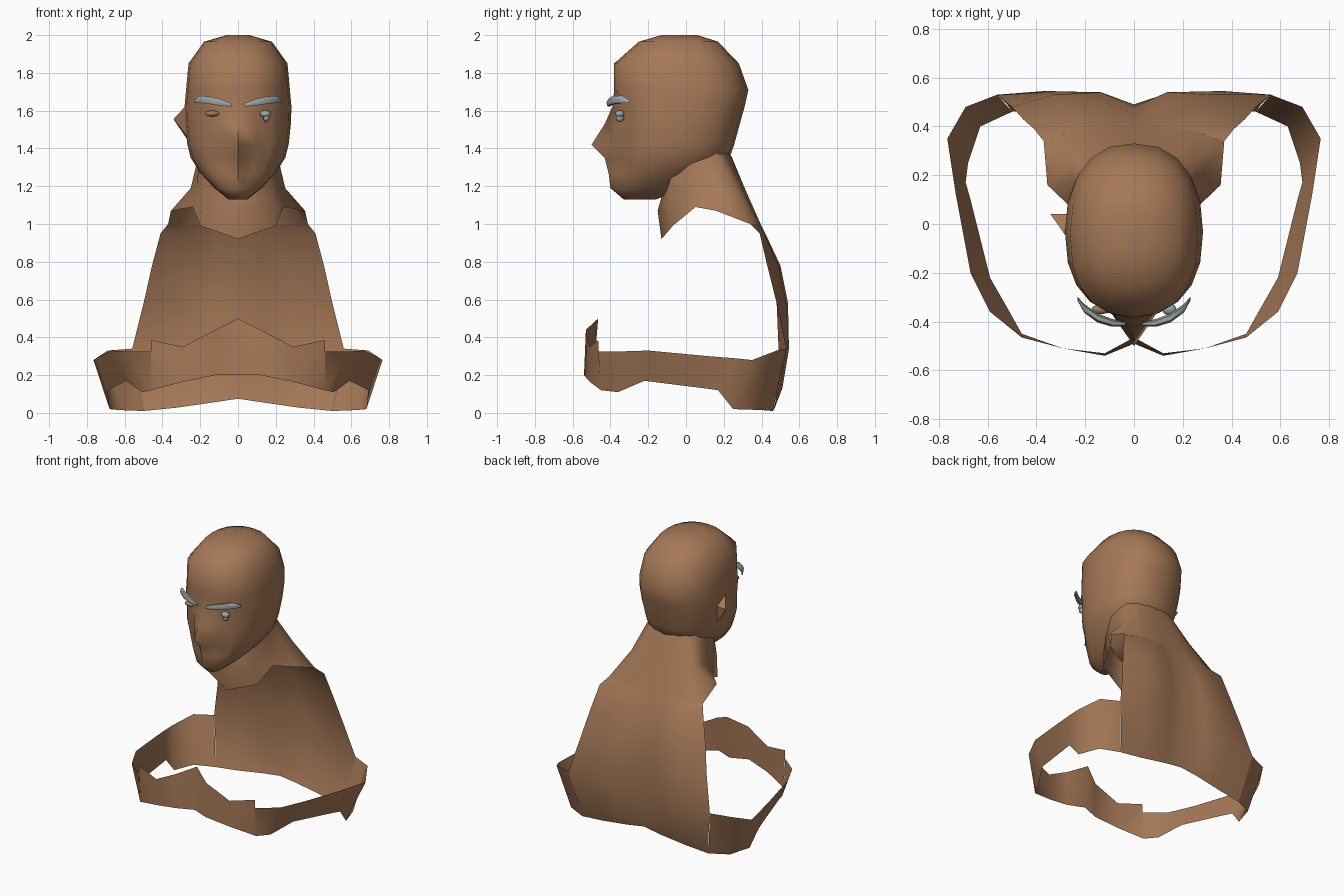
import bpy, bmesh, math
from mathutils import Vector

if "Cube" in bpy.data.objects:
    bpy.data.objects.remove(bpy.data.objects["Cube"])


def material(name, rgb):
    m = bpy.data.materials.new(name)
    m.diffuse_color = (*rgb, 1)
    m.use_nodes = True
    m.node_tree.nodes["Principled BSDF"].inputs["Base Color"].default_value = m.diffuse_color
    return m


SKIN = material("warm brown skin", (0.38, 0.19, 0.095))
GREY = material("blue grey hair", (0.33, 0.38, 0.38))


def finish(name, bm, mat, angle=60):
    bmesh.ops.remove_doubles(bm, verts=bm.verts, dist=0.0005)
    bmesh.ops.recalc_face_normals(bm, faces=bm.faces)
    mesh = bpy.data.meshes.new(name)
    bm.to_mesh(mesh)
    bm.free()
    mesh.materials.append(mat)
    ob = bpy.data.objects.new(name, mesh)
    bpy.context.collection.objects.link(ob)
    bpy.ops.object.select_all(action='DESELECT')
    ob.select_set(True)
    bpy.context.view_layer.objects.active = ob
    bpy.ops.object.shade_smooth_by_angle(angle=math.radians(angle))
    return ob


def loft(name, rows, mat, closed=False, caps=False):
    """Skin a list of equally long point rows."""
    bm = bmesh.new()
    vs = [[bm.verts.new(p) for p in row] for row in rows]
    n = len(rows[0])
    for a, b in zip(vs, vs[1:]):
        for i in range(n if closed else n - 1):
            j = (i + 1) % n
            bm.faces.new((a[i], a[j], b[j], b[i]))
    if caps:
        bm.faces.new(vs[0])
        bm.faces.new(vs[-1])
    return finish(name, bm, mat)


def mirrored(half):
    """Extend a half row starting on x = 0 to both sides."""
    return [(-x, y, z) for x, y, z in reversed(half[1:])] + list(half)


# Head: height, front y, back y, half width, nose reach
HEAD = [(2.0, -.13, .06, .06, 0), (1.965, -.25, .17, .18, 0),
        (1.85, -.38, .28, .262, 0), (1.71, -.38, .33, .275, 0),
        (1.62, -.375, .31, .283, .015), (1.53, -.36, .285, .28, .07),
        (1.42, -.37, .255, .268, .13), (1.35, -.36, .23, .25, .07),
        (1.27, -.37, .12, .2, .04), (1.19, -.385, 0, .125, .015),
        (1.13, -.33, -.16, .05, 0)]
N = 20


def power(v, e):
    return math.copysign(abs(v) ** e, v)


rows = []
for z, front, back, hw, nose in HEAD:
    row = []
    for i in range(N):
        t = math.tau * i / N
        x = hw * power(math.sin(t), .85)
        y = (front + back) / 2 - (back - front) / 2 * power(math.cos(t), .85)
        row.append((x, y - (nose if i == 0 else 0), z))
    rows.append(row)
loft("head", rows, SKIN, closed=True, caps=True)

# Neck: half rings running from the throat round to the nape
NECK = [
    [(0, -.13, 1.14), (.17, -.08, 1.25), (.21, 0, 1.35), (.2, .08, 1.4),
     (.18, .15, 1.4), (.14, .2, 1.38), (.07, .23, 1.37), (0, .24, 1.36)],
    [(0, -.15, 1.07), (.19, -.08, 1.13), (.215, .04, 1.2), (.25, .17, 1.19),
     (.25, .26, 1.19), (.18, .3, 1.18), (.08, .315, 1.18), (0, .31, 1.18)],
    [(0, -.13, .92), (.2, -.07, .99), (.24, .05, 1.09), (.355, .16, 1.07),
     (.37, .34, 1.0), (.24, .385, 1.0), (.1, .395, 1.0), (0, .38, 1.0)]]
loft("neck", [mirrored(r)[:-1] for r in NECK], SKIN, closed=True)

# Back: height, half width, y at four steps from the spine to the edge
BACK = [(1.0, .37, (.38, .395, .385, .34)), (.95, .41, (.4, .42, .415, .39)),
        (.78, .455, (.45, .5, .49, .43)), (.58, .5, (.48, .54, .53, .48)),
        (.34, .56, (.49, .54, .545, .53)), (.13, .52, (.48, .51, .51, .49))]
STEPS = (0, .27, .65, 1)
rows = [mirrored([(s * hw, y, z) for s, y in zip(STEPS, ys)])
        for z, hw, ys in BACK]
rows.append(mirrored([(0, .475, .075), (.135, .48, .055),
                      (.33, .47, .027), (.5, .46, .01)]))
loft("back", rows, SKIN)

# Arm band: lower and upper edge points from the chest centre to the back
BAND = [((0, -.49, .2), (0, -.465, .5)),
        ((.12, -.54, .2), (.12, -.53, .44)),
        ((.29, -.51, .165), (.29, -.51, .35)),
        ((.46, -.45, .12), (.46, -.465, .385)),
        ((.46, -.45, .12), (.46, -.465, .325)),
        ((.51, -.36, .11), (.59, -.36, .325)),
        ((.59, -.22, .17), (.67, -.2, .33)),
        ((.67, .1, .13), (.73, .12, .3)),
        ((.69, .17, .12), (.75, .25, .29)),
        ((.68, .25, .02), (.765, .35, .28)),
        ((.63, .4, .015), (.69, .48, .33)),
        ((.5, .46, .01), (.56, .53, .34))]
bm = bmesh.new()
for side in (-1, 1):
    cols = [[bm.verts.new((side * x, y, z)) for x, y, z in c] for c in BAND]
    for a, b in zip(cols, cols[1:]):
        if (a[0].co - b[0].co).length > 1e-4:
            bm.faces.new((a[0], b[0], b[1], a[1]))
finish("arm_band", bm, SKIN)

# Single pointed ear
bm = bmesh.new()
a, b, c, d, tip = [bm.verts.new(p) for p in (
    (-.272, -.06, 1.63), (-.27, .04, 1.56), (-.25, .02, 1.42),
    (-.265, -.07, 1.46), (-.342, .04, 1.555))]
for p, q in ((a, b), (b, c), (c, d), (d, a)):
    bm.faces.new((p, q, tip))
finish("ear", bm, SKIN, 30)

# Eyebrows: x, y, z, half height along each brow
BROW = [(.035, -.41, 1.63, .01), (.09, -.405, 1.643, .02),
        (.15, -.385, 1.655, .023), (.205, -.345, 1.66, .022),
        (.232, -.305, 1.648, .01)]
for side, label in ((-1, "left"), (1, "right")):
    rows = []
    for x, y, z, r in BROW:
        rows.append([(side * x, y + .8 * r * math.cos(k * math.tau / 6),
                      z + r * math.sin(k * math.tau / 6)) for k in range(6)])
    loft(label + "_eyebrow", rows, GREY, closed=True, caps=True)

# Eyes: one brown lid, one grey drop
for name, x, z, size, mat in (
        ("left_eyelid", -.135, 1.585, (.042, .02, .016), SKIN),
        ("right_eye", .145, 1.583, (.03, .025, .02), GREY),
        ("right_eye_drop", .15, 1.562, (.016, .022, .022), GREY)):
    bm = bmesh.new()
    bmesh.ops.create_uvsphere(bm, u_segments=8, v_segments=6, radius=1)
    bmesh.ops.scale(bm, vec=size, verts=bm.verts)
    bmesh.ops.translate(bm, vec=Vector((x, -.35, z)), verts=bm.verts)
    finish(name, bm, mat)
